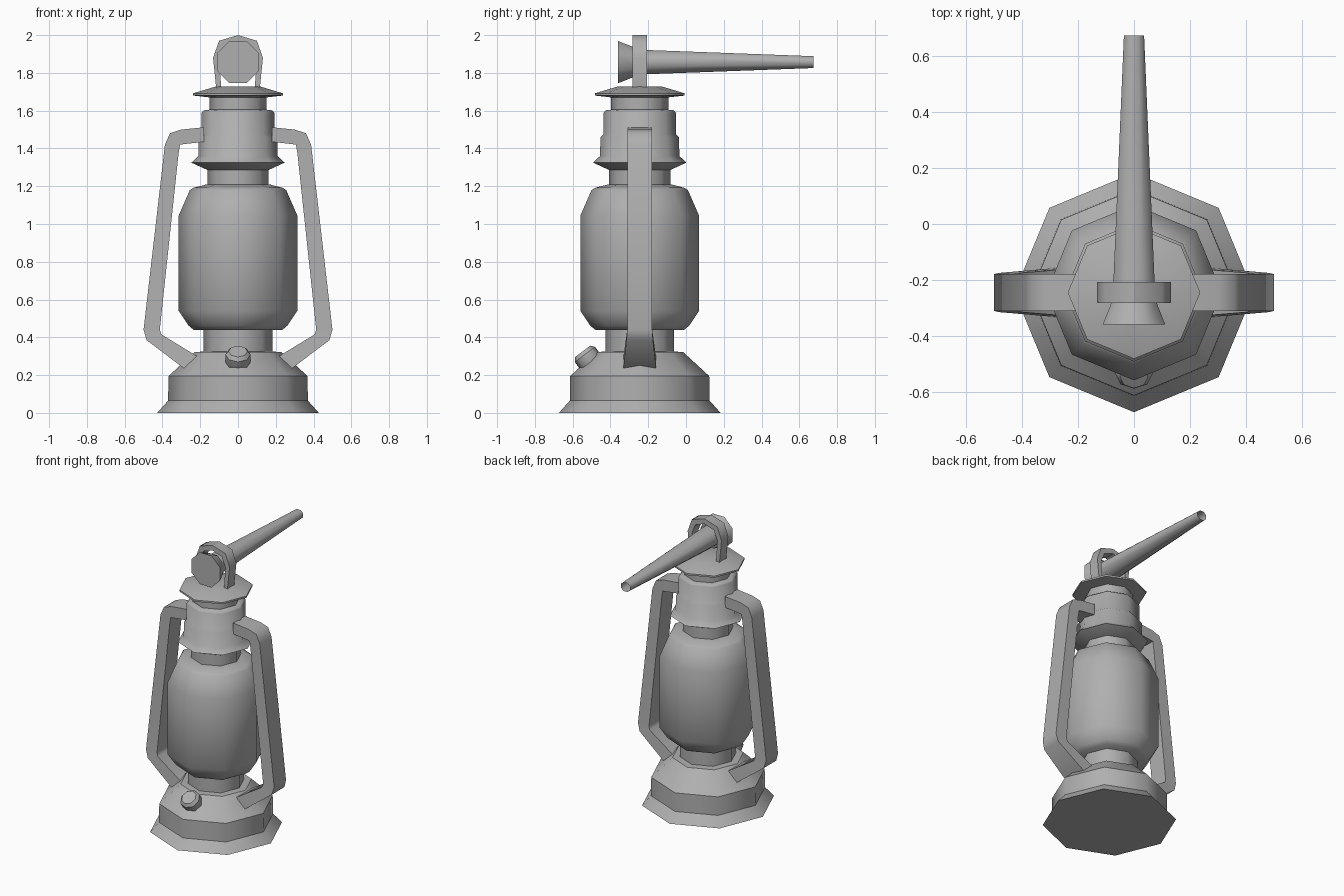
import bpy, bmesh, math
from mathutils import Vector, Matrix

if "Cube" in bpy.data.objects:
    bpy.data.objects.remove(bpy.data.objects["Cube"])

CY = -0.245  # lantern axis in y

metal = bpy.data.materials.new("dark_grey")
metal.diffuse_color = (0.43, 0.43, 0.43, 1)
metal.use_nodes = True
metal.node_tree.nodes["Principled BSDF"].inputs["Base Color"].default_value = metal.diffuse_color


def finish(name, bm, matrix, crease):
    bmesh.ops.recalc_face_normals(bm, faces=bm.faces)
    for f in bm.faces:
        f.smooth = True
    # only creases across the profile stay sharp, sides blend round
    for e in bm.edges:
        d = (e.verts[1].co - e.verts[0].co).normalized()
        ang = math.degrees(e.calc_face_angle(0))
        if (abs(d.z) < 0.01 and ang > crease) or ang > 60:
            e.smooth = False
    me = bpy.data.meshes.new(name)
    bm.to_mesh(me)
    bm.free()
    me.materials.append(metal)
    ob = bpy.data.objects.new(name, me)
    bpy.context.collection.objects.link(ob)
    ob.matrix_world = matrix
    return ob


def lathe(name, profile, matrix, turn=0.0, sides=8, cap_end=True, crease=30):
    bm = bmesh.new()
    rings = [[bm.verts.new((r * math.cos(turn + math.tau * i / sides),
                            r * math.sin(turn + math.tau * i / sides), z))
              for i in range(sides)] for r, z in profile]
    for a, b in zip(rings, rings[1:]):
        for i in range(sides):
            j = (i + 1) % sides
            bm.faces.new((a[i], a[j], b[j], b[i]))
    bm.faces.new(rings[0])
    if cap_end:
        bm.faces.new(rings[-1])
    return finish(name, bm, matrix, crease)


def strap(name, sections):
    """Flat bar in the xz plane: (outer x, z, inner x, z, half depth)."""
    bm = bmesh.new()
    rings = [[bm.verts.new(p) for p in ((ox, -h, oz), (ox, h, oz), (ix, h, iz), (ix, -h, iz))]
             for ox, oz, ix, iz, h in sections]
    for a, b in zip(rings, rings[1:]):
        for i in range(4):
            j = (i + 1) % 4
            bm.faces.new((a[i], a[j], b[j], b[i]))
    bm.faces.new(rings[0])
    bm.faces.new(rings[-1])
    # bends are smooth, the four long corners are sharp
    ob = finish(name, bm, Matrix.Translation((0, CY, 0)), 75)
    ob.modifiers.new("Mirror", 'MIRROR').use_clip = True
    return ob


axis = Matrix.Translation((0, CY, 0))

# Base tank and burner neck
lathe("base", [(0.428, 0), (0.37, 0.065), (0.368, 0.195), (0.23, 0.322), (0.18, 0.325)], axis)
lathe("lower_neck", [(0.182, 0.31), (0.182, 0.45)], axis)

# Glass globe
lathe("globe", [(0.235, 0.44), (0.262, 0.462), (0.314, 0.54), (0.314, 1.045),
                (0.255, 1.18), (0.235, 1.192), (0.165, 1.21)], axis, crease=55)

# Chimney above the globe
lathe("upper_neck", [(0.162, 1.20), (0.162, 1.30)], axis)
lathe("chimney", [(0.16, 1.285), (0.247, 1.325), (0.21, 1.36), (0.208, 1.46),
                  (0.192, 1.475), (0.192, 1.59), (0.18, 1.602), (0.152, 1.605),
                  (0.152, 1.68)], axis, crease=50)
lathe("cap", [(0.15, 1.67), (0.237, 1.68), (0.237, 1.692), (0.12, 1.727)], axis)

# Side frame tubes
strap("side_frame", [
    (0.18, 1.512, 0.18, 1.435, 0.066), (0.30, 1.50, 0.27, 1.425, 0.066),
    (0.36, 1.48, 0.307, 1.42, 0.066), (0.387, 1.42, 0.315, 1.37, 0.066),
    (0.50, 0.44, 0.414, 0.44, 0.066), (0.484, 0.385, 0.405, 0.415, 0.07),
    (0.285, 0.235, 0.20, 0.29, 0.087)])

# Top ring that holds the rod
strap("top_ring", [
    (0.115, 1.715, 0.088, 1.715, 0.038), (0.132, 1.88, 0.10, 1.87, 0.038),
    (0.10, 1.97, 0.072, 1.94, 0.038), (0.0, 2.0, 0.0, 1.965, 0.038)])

# Tapered, slightly flattened rod pointing to +y, with a flared plug in front
along_y = Matrix.Translation((0, 0, 1.857)) @ Matrix.Rotation(-math.pi / 2, 4, 'X')
lathe("rod", [(0.072, -0.30), (0.069, -0.20), (0.034, 0.675)],
      along_y @ Matrix.Scale(1.15, 4, (1, 0, 0)), turn=math.pi / 8, cap_end=False)
lathe("rod_plug", [(0.121, -0.36), (0.085, -0.275)], along_y, turn=math.pi / 8)

# Filler knob on the sloping front of the base
tilt = Vector((0, -0.6, 0.8)).to_track_quat('Z', 'Y').to_matrix().to_4x4()
lathe("filler_knob", [(0.055, -0.07), (0.067, -0.03), (0.067, 0.022), (0.05, 0.042)],
      Matrix.Translation((0, -0.522, 0.292)) @ tilt)
